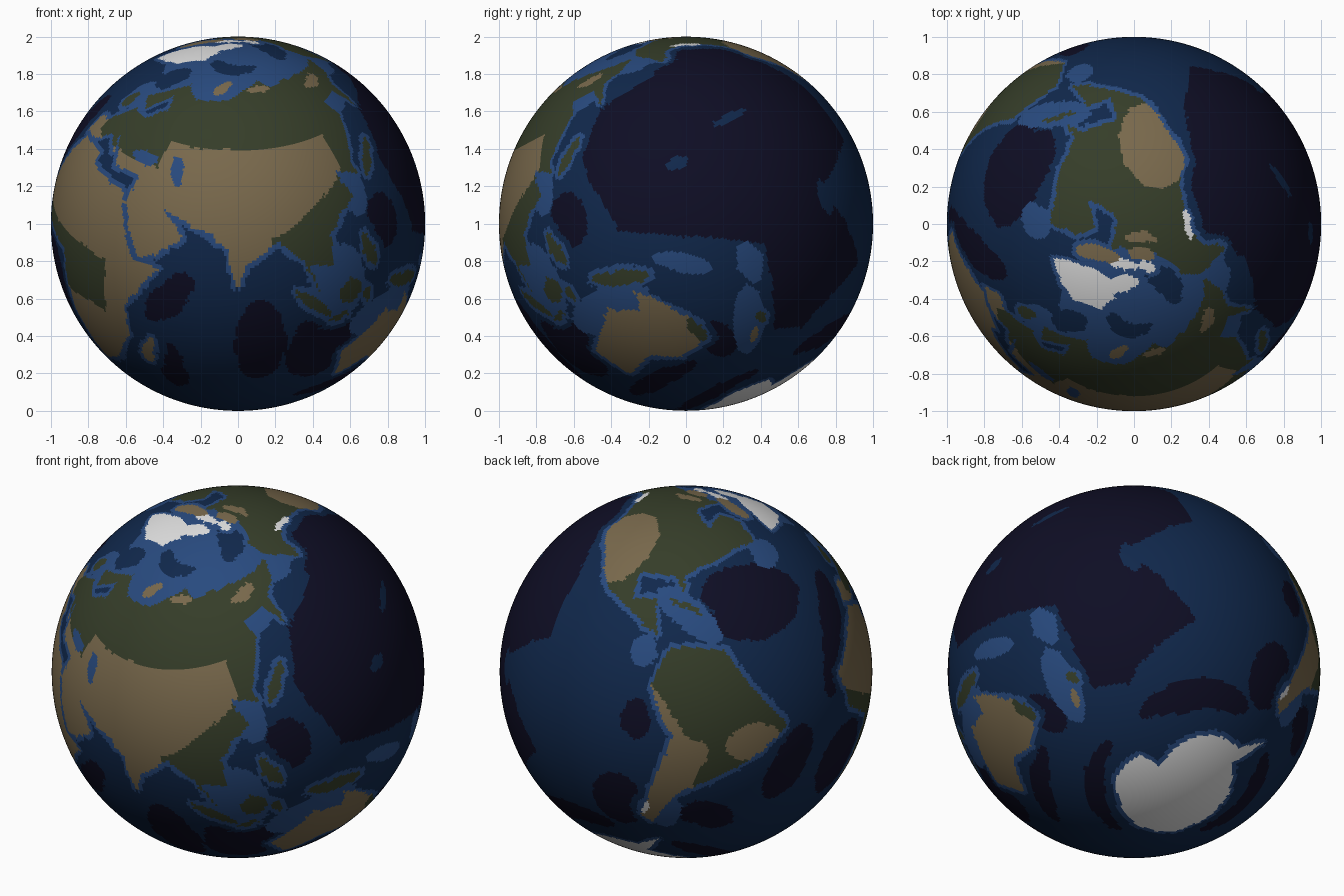
import bpy, bmesh, math
from mathutils import Vector, noise

if "Cube" in bpy.data.objects:
    bpy.data.objects.remove(bpy.data.objects["Cube"])

# ---- colours
COLORS = {"deep_ocean": (.0045, .0042, .018), "mid_ocean": (.0052, .021, .072), "shallow_sea": (.021, .068, .21),
          "green_land": (.036, .047, .022), "tan_land": (.19, .14, .072), "white_ice": (.75, .75, .75)}
DEEP, MID, SHALLOW, GREEN, TAN, ICE = range(len(COLORS))
NU, NV = 480, 240                 # map cells round and from pole to pole
STEP = 360 / NU
grid = [[MID] * NU for _ in range(NV)]


def lat_of(j):
    return (j + .5) * STEP - 90


def stretch(lat):
    return 1 / max(.12, math.cos(math.radians(lat)))


def paint(mat, *c, only=None):
    """Fill an outline of lon, lat pairs; 'only' limits it to cells of one colour"""
    pts = list(zip(c[::2], c[1::2]))
    for j in range(NV):
        lat = lat_of(j)
        xs = sorted(x0 + (lat - y0) / (y1 - y0) * (x1 - x0)
                    for (x0, y0), (x1, y1) in zip(pts, pts[1:] + pts[:1]) if (y0 > lat) != (y1 > lat))
        for a, b in zip(xs[::2], xs[1::2]):
            for i in range(math.ceil(a / STEP - .5), math.ceil(b / STEP - .5)):
                if only is None or grid[j][i % NU] == only:
                    grid[j][i % NU] = mat


def blob(mat, lon, lat, rx, ry, tilt=0, only=None):
    """Oval basin, shelf, island or lake"""
    t, out = math.radians(tilt), []
    for n in range(16):
        a = n * math.tau / 16
        x, y = rx * math.cos(a), ry * math.sin(a)
        y1 = lat + x * math.sin(t) + y * math.cos(t)
        out += [lon + stretch(y1) * (x * math.cos(t) - y * math.sin(t)), y1]
    paint(mat, *out, only=only)


def recolor(mat, old, rule):
    """Change land colour where the climate rule holds"""
    for j in range(NV):
        for i in range(NU):
            lon = (i * STEP + 20) % 360 - 20
            if grid[j][i] == old and rule(lon, lat_of(j)):
                grid[j][i] = mat


# ---- deep ocean basins
paint(DEEP, 143, 35, 158, 50, 185, 51, 212, 58, 230, 48, 240, 24, 240, 0, 214, -10, 232, -38, 195, -51, 180, -46,
      187, -17, 165, -3, 147, 8)
for b in [(-130, -61, 20, 5), (-86, -48, 9, 11), (132, 18, 7, 9), (55, 2, 11, 5, 50), (84, -12, 8, 16), (104, -17, 11, 14),
          (54, -25, 5, 11), (122, -42, 16, 4), (125, -60, 20, 3), (157, -39, 5, 8), (-56, 29, 18, 13, 30), (-20, 26, 6, 21),
          (-2, -12, 11, 13), (-27, -18, 7, 14), (-45, -44, 9, 6), (-10, -63, 18, 4), (-83, -17, 5, 7)]:
    blob(DEEP, *b)
for b in [(-162, 23, 6, 1.5), (-145, -13, 3, 6), (174, 18, 4, 2)]:
    blob(MID, *b)

# ---- shallow shelves, and the polar sea by latitude
recolor(SHALLOW, MID, lambda lon, lat: lat > 67)
for b in [(110, 5, 10, 13), (123, 31, 5, 8), (130, -12, 16, 7), (148, 57, 8, 4), (-170, 62, 8, 5), (2, 58, 6, 6),
          (-51, 48, 5, 6), (-76, 19, 13, 5, -25), (-62, -48, 4, 7), (171, -38, 5, 13, -20), (160, -10, 9, 3, -40),
          (180, -20, 4, 7), (-86, 4, 4, 5)]:
    blob(SHALLOW, *b)
for b in [(2, 69, 4, 6), (-150, 76, 8, 4), (60, 83, 9, 3)]:
    blob(MID, *b)

# ---- Eurasia: dry middle, green north and south-east
paint(TAN, -9, 43, -1, 45, 8, 54, 20, 54, 30, 60, 23, 65, 14, 56, 5, 60, 25, 71, 41, 67, 68, 69, 80, 73, 105, 77,
      115, 73, 150, 72, 190, 66, 163, 60, 157, 51, 155, 59, 141, 59, 141, 53, 128, 40, 129, 35, 119, 39, 122, 30,
      109, 21, 109, 11, 100, 13, 103, 2, 98, 15, 91, 22, 80, 15, 77, 8, 73, 20, 66, 25, 50, 30, 59, 22, 44, 13,
      34, 28, 36, 37, 27, 37, 22, 37, 14, 45, 17, 39, 9, 44, 0, 38, -9, 37)
recolor(GREEN, TAN, lambda lon, lat: lat > 51 or (lat > 41 and -1 < lon < 42) or (lon > 122 and lat > 34)
        or (lon > 88 and lat < lon / 2 - 22))

# ---- Africa: green equator
paint(TAN, -6, 36, 10, 37, 11, 33, 32, 31, 43, 12, 51, 12, 40, -4, 40, -15, 32, -28, 19, -35, 12, -17, 9, 3, -8, 4,
      -17, 14, -11, 28)
recolor(GREEN, TAN, lambda lon, lat: abs(lat) < 9 and lon < 31)

# ---- South America: dry east corner, dry mountains and south
paint(GREEN, -78, 8, -62, 11, -50, 2, -35, -6, -39, -15, -48, -26, -62, -39, -68, -54, -74, -52, -70, -19, -76, -14,
      -81, -5, -80, 1)
paint(TAN, -83, -3, -66, -18, -57, -20, -58, -37, -62, -56, -80, -56, -80, -20, only=GREEN)
blob(TAN, -44, -14, 9, 6, 30, only=GREEN)

# ---- North America: dry west
paint(GREEN, -166, 66, -156, 71, -84, 69, -94, 60, -80, 52, -78, 61, -65, 60, -56, 52, -66, 46, -75, 37, -81, 31,
      -80, 25, -84, 30, -97, 28, -96, 19, -88, 21, -83, 10, -78, 8, -86, 11, -105, 20, -124, 40, -124, 48, -135, 59,
      -150, 60, -162, 55)
blob(TAN, -110, 36, 10, 15, 15, only=GREEN)

# ---- Australia and the larger islands
paint(TAN, 114, -22, 131, -12, 140, -17, 142, -11, 153, -26, 150, -37, 140, -38, 131, -32, 116, -35)
for b in [(101, 0, 8, 1.6, -45), (110, -7, 4, 1), (114, 1, 4, 4), (121, -2, 1.5, 3), (123, 12, 2, 6, 15),
          (140, -5, 10, 2.5, -20), (138, 38, 7, 1.5, 45), (-2, 54, 2, 4), (-77, 21, 6, 1, -15), (176, -39, 1.5, 2.5),
          (152, -32, 2, 5)]:
    blob(GREEN, *b)
for b in [(47, -19, 2, 6, -15), (170, -44, 1.2, 3, -35), (60, 74, 1.4, 4, -30), (-71, 68, 7, 2.5, -40), (-110, 71, 4, 2),
          (100, 73, 4, 1.5), (153, 66, 5, 2), (-108, 66, 5, 1.5)]:
    blob(TAN, *b)

# ---- ice
paint(ICE, -44, 60, -54, 68, -68, 77, -50, 83, -18, 80, -22, 71)
paint(ICE, -180, -90, -180, -78, -120, -74, -72, -72, -58, -63, -60, -76, -25, -75, 50, -67, 140, -67, 170, -71,
      165, -78, 180, -78, 180, -90)
for b in [(-80, 80, 5, 3), (-92, 74, 5, 1.5, -20), (-118, 75, 3, 1.5), (-136, 58, 5, 1, -45), (-73, -48, 1, 3)]:
    blob(ICE, *b)

# ---- coastal shelves: shallow rim, then mid-depth rim
land = [[c >= GREEN for c in row] for row in grid]


def near_land(i, j, radius):
    r, k = radius / STEP, stretch(lat_of(j))
    for n in range(10):
        a = n * math.tau / 10
        jj, ii = round(j + r * math.sin(a)), round(i + k * r * math.cos(a))
        if 0 <= jj < NV and land[jj][ii % NU]:
            return True
    return False


for j in range(NV):
    for i in range(NU):
        if not land[j][i]:
            if near_land(i, j, 1.3):
                grid[j][i] = SHALLOW
            elif grid[j][i] == DEEP and (near_land(i, j, 2.2) or near_land(i, j, 3.4)):
                grid[j][i] = MID

# ---- inland seas
for b in [(51, 42, 2, 5, 15), (34, 43, 5, 2), (38, 20, 1, 9, 30)]:
    blob(SHALLOW, *b)

# ---- globe: faces coloured by map position with slightly ragged coasts, then tilted forward
mesh = bpy.data.meshes.new("globe")
bm = bmesh.new()
bmesh.ops.create_uvsphere(bm, u_segments=NU, v_segments=NV, radius=1)
for f in bm.faces:
    p = f.calc_center_median().normalized()
    wide, fine = noise.noise_vector(p * 9), noise.noise_vector(p * 24)
    q = (p + wide * .014 + fine * .009).normalized()
    lon = 77 + math.degrees(math.atan2(q.x, -q.y))
    lat = math.degrees(math.asin(max(-1, min(1, q.z))))
    f.material_index = grid[min(NV - 1, int((lat + 90) / STEP))][int((lon % 360) / STEP) % NU]
    f.smooth = True
bm.to_mesh(mesh)
bm.free()
for name, rgb in COLORS.items():
    m = bpy.data.materials.new(name)
    m.diffuse_color = (*rgb, 1)
    m.use_nodes = True
    m.node_tree.nodes["Principled BSDF"].inputs["Base Color"].default_value = m.diffuse_color
    mesh.materials.append(m)
globe = bpy.data.objects.new("globe", mesh)
bpy.context.collection.objects.link(globe)
globe.rotation_euler.x = math.radians(28)
globe.location.z = 1
